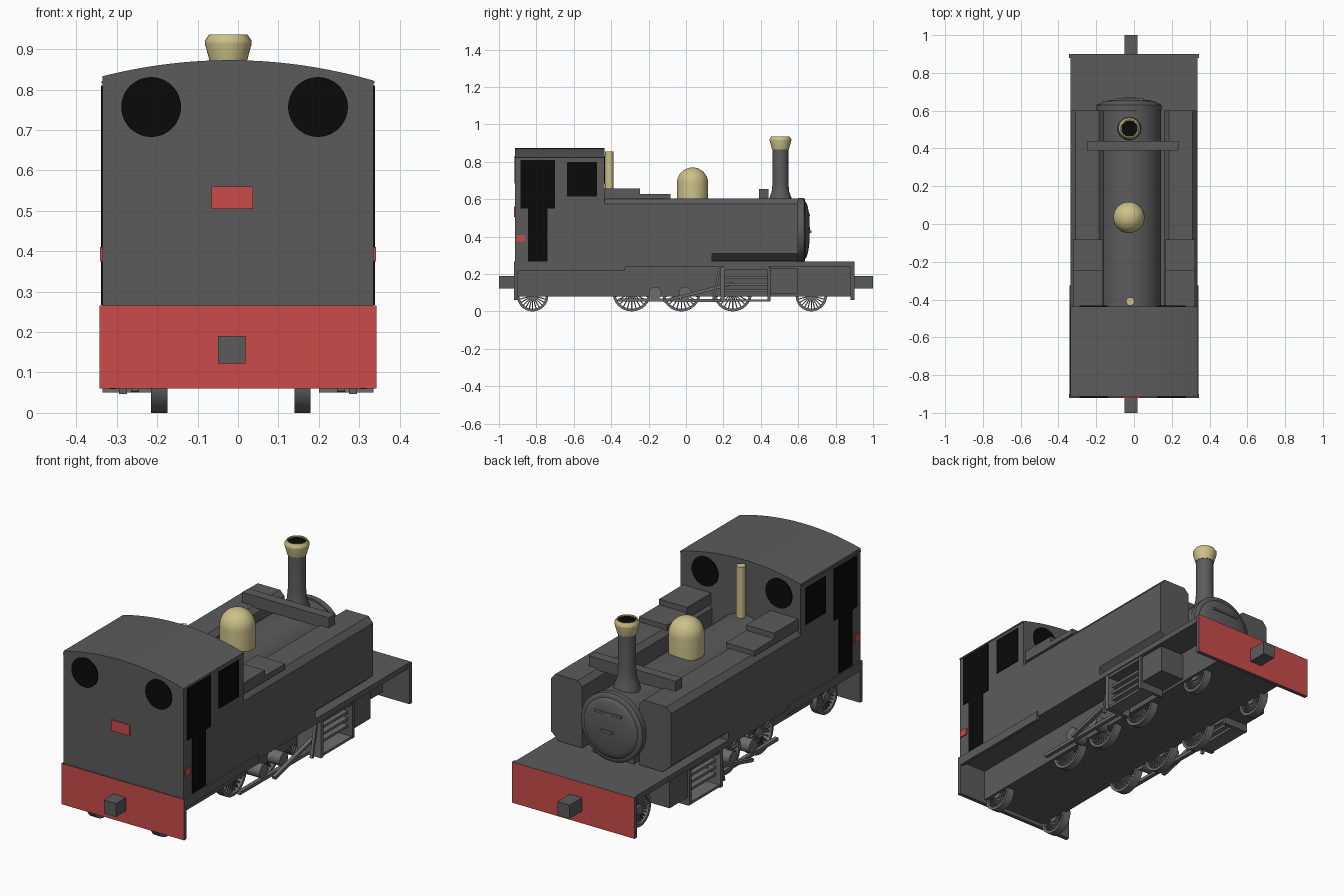
import bpy, bmesh, math
from mathutils import Vector, Matrix

cube = bpy.data.objects.get("Cube")
if cube:
    bpy.data.objects.remove(cube, do_unlink=True)


def material(name, rgb):
    m = bpy.data.materials.new(name)
    m.use_nodes = True
    m.diffuse_color = (*rgb, 1)
    bsdf = next(n for n in m.node_tree.nodes if n.type == 'BSDF_PRINCIPLED')
    bsdf.inputs["Base Color"].default_value = (*rgb, 1)
    return m


GREY = material("body grey", (.105, .105, .105))
STEEL = material("motion grey", (.15, .15, .15))
BLACK = material("window black", (.003, .003, .003))
RED = material("buffer red", (.6, .07, .07))
BRASS = material("pale brass", (.6, .53, .25))
AXIS = -.02  # the boiler line sits slightly off centre


def finish(name, bm, mat, smooth=False):
    bmesh.ops.recalc_face_normals(bm, faces=bm.faces)
    me = bpy.data.meshes.new(name)
    bm.to_mesh(me)
    bm.free()
    ob = bpy.data.objects.new(name, me)
    bpy.context.collection.objects.link(ob)
    me.materials.append(mat)
    if smooth:
        bpy.ops.object.select_all(action='DESELECT')
        ob.select_set(True)
        bpy.context.view_layer.objects.active = ob
        bpy.ops.object.shade_smooth_by_angle(angle=math.radians(35))
    return ob


def box(name, x, y, z, mat=GREY):
    bm = bmesh.new()
    bmesh.ops.create_cube(bm, size=1)
    for v in bm.verts:
        v.co = [(r[0] + r[1]) / 2 + c * (r[1] - r[0]) for r, c in zip((x, y, z), v.co)]
    return finish(name, bm, mat)


def side_boxes(name, x, y, z, mat=GREY):
    box("left_" + name, x, y, z, mat)
    box("right_" + name, (-x[1], -x[0]), y, z, mat)


def prism(name, pts, y, mat=GREY, smooth=False):
    """Extrude an x-z outline along y."""
    bm = bmesh.new()
    f = bm.faces.new([bm.verts.new((px, y[0], pz)) for px, pz in pts])
    new = bmesh.ops.extrude_face_region(bm, geom=[f])["geom"]
    moved = [v for v in new if isinstance(v, bmesh.types.BMVert)]
    bmesh.ops.translate(bm, vec=(0, y[1] - y[0], 0), verts=moved)
    return finish(name, bm, mat, smooth)


def lathe(name, profile, origin, axis, mat, steps=32):
    """Turn a (radius, height) profile about an axis."""
    bm = bmesh.new()
    vs = [bm.verts.new((r, 0, h)) for r, h in profile]
    es = [bm.edges.new(p) for p in zip(vs, vs[1:])]
    bmesh.ops.spin(bm, geom=vs + es, cent=(0, 0, 0), axis=(0, 0, 1),
                   angle=math.tau, steps=steps, use_duplicate=False)
    bmesh.ops.remove_doubles(bm, verts=bm.verts, dist=1e-5)
    rot = Vector((0, 0, 1)).rotation_difference(Vector(axis)).to_matrix().to_4x4()
    bm.transform(Matrix.Translation(origin) @ rot)
    return finish(name, bm, mat, True)


def cyl(name, r, length, origin, axis, mat, steps=32):
    return lathe(name, [(0, 0), (r, 0), (r, length), (0, length)], origin, axis, mat, steps)


def rod(name, x, a, b, h, w, mat=STEEL):
    """Flat bar between two y-z points."""
    a, b = Vector((x, *a)), Vector((x, *b))
    d = b - a
    bm = bmesh.new()
    bmesh.ops.create_cube(bm, size=1)
    bmesh.ops.scale(bm, vec=(w, d.length, h), verts=bm.verts)
    bm.transform(Matrix.Translation((a + b) / 2) @ Matrix.Rotation(math.atan2(d.z, d.y), 4, 'X'))
    return finish(name, bm, mat)


def wheel(name, x, y, r):
    """Spoked wheel, 0.04 wide, standing on the ground."""
    lathe(name + "_rim", [(r - .014, 0), (r, 0), (r, .04), (r - .014, .04), (r - .014, 0)],
          (x - .02, y, r), (1, 0, 0), STEEL)
    cyl(name + "_hub", .025, .036, (x - .018, y, r), (1, 0, 0), STEEL, 16)
    bm = bmesh.new()
    for i in range(24):
        spoke = bmesh.ops.create_cube(bm, size=1)["verts"]
        bmesh.ops.scale(bm, vec=(.02, .006, r - .03), verts=spoke)
        bmesh.ops.translate(bm, vec=(0, 0, r / 2 + .007), verts=spoke)
        bmesh.ops.rotate(bm, cent=(0, 0, 0), matrix=Matrix.Rotation(i * math.tau / 24, 3, 'X'), verts=spoke)
    bm.transform(Matrix.Translation((x, y, r)))
    finish(name + "_spokes", bm, STEEL)


# Frame, footplate, beams and couplers
box("main_frame", (-.19, .19), (-.9, .88), (.08, .24))
box("footplate", (-.335, .335), (-.91, .89), (.238, .266))
side_boxes("cab_valance", (.325, .342), (-.9, -.325), (.22, .264))
for end, s, inner, outer in (("front", -1, .9, .92), ("rear", 1, .88, .9)):
    beam = box(end + "_beam", (-.343, .343), sorted((s * inner, s * outer)), (.06, .266))
    beam.data.materials.append(RED)
    for face in beam.data.polygons:
        if face.normal.y * s > .9:
            face.material_index = 1
    box(end + "_coupler", (-.05, .018), sorted((s * outer, s)), (.122, .19))

# Cab with arched roof
arc = [(.335 - .67 * i / 24) for i in range(25)]
roof_z = [.873 - .4 * (x - AXIS) ** 2 for x in arc]
prism("cab", [(-.335, .262), (.335, .262)] + list(zip(arc, roof_z)), (-.914, -.436), GREY, True)
side_boxes("roof_edge", (.333, .338), (-.914, -.436), (.815, .822))

# Cab glazing, doors and plates
for cx, side in ((-.215, "right"), (.198, "left")):
    for y, end in ((-.918, "front"), (-.437, "rear")):
        cyl(f"{side}_{end}_porthole", .074, .005, (cx, y, .757), (0, 1, 0), BLACK, 48)
side_boxes("door_window", (.332, .339), (-.885, -.7), (.55, .81), BLACK)
side_boxes("door_lower", (.332, .339), (-.845, -.74), (.267, .55), BLACK)
side_boxes("cab_window", (.332, .339), (-.635, -.475), (.615, .8), BLACK)
side_boxes("number_plate", (.333, .341), (-.905, -.862), (.375, .41), RED)
box("cab_plate", (-.066, .037), (-.92, -.912), (.505, .56), RED)

# Side tanks and the stepped bunkers on top
tank = [(.16, .27), (.29, .27), (.335, .31), (.335, .575), (.31, .604), (.185, .604), (.16, .58)]
prism("left_tank", tank, (-.44, .6))
prism("right_tank", [(-x, z) for x, z in tank], (-.44, .6))
side_boxes("tank_base", (.16, .335), (-.44, .14), (.262, .33))
side_boxes("low_bunker", (.165, .322), (-.437, -.083), (.6, .628))
side_boxes("high_bunker", (.165, .322), (-.437, -.245), (.62, .656))

# Boiler, smokebox and door
cyl("boiler", .163, 1.04, (AXIS, -.44, .435), (0, 1, 0), GREY, 48)
box("boiler_saddle", (-.13, .1), (-.4, .6), (.26, .4))
door = [(0, 0), (.172, 0), (.172, .03), (.164, .036), (.152, .038)]
door += [(.15 * math.cos(t * .2618), .038 + .024 * math.sin(t * .2618)) for t in range(7)]
lathe("smokebox_door", door, (AXIS - .006, .6, .435), (0, 1, 0), GREY, 48)
box("door_hinge", (-.1, .05), (.64, .664), (.51, .52), STEEL)
box("door_handle", (-.055, .01), (.655, .67), (.42, .432), STEEL)
box("tank_crossbar", (-.25, .235), (.39, .44), (.595, .655))

# Chimney, dome and whistle
lathe("chimney", [(.066, -.03), (.058, .01), (.047, .04), (.042, .09), (.042, .27)],
      (AXIS - .004, .505, .6), (0, 0, 1), GREY)
lathe("chimney_cap", [(.038, 0), (.045, 0), (.058, .048), (.058, .055), (.048, .07),
                      (.043, .07), (.041, .055)], (AXIS - .004, .505, .866), (0, 0, 1), BRASS)
cyl("chimney_bore", .044, .004, (AXIS - .004, .505, .926), (0, 0, 1), BLACK)
dome = [(.083, -.02), (.083, .085)]
dome += [(.083 * math.cos(t * math.pi / 16), .085 + .083 * math.sin(t * math.pi / 16)) for t in range(1, 9)]
lathe("steam_dome", dome, (AXIS - .007, .035, .602), (0, 0, 1), BRASS)
cyl("whistle", .022, .27, (AXIS, -.41, .585), (0, 0, 1), BRASS, 20)

# Wheels
for side, x in (("left", .16), ("right", -.195)):
    for i, y in enumerate((-.29, -.025, .25)):
        wheel(f"{side}_driver_{i + 1}", x, y, .103)
    wheel(side + "_leading_wheel", x, -.82, .084)
    wheel(side + "_trailing_wheel", x, .67, .084)

# Cylinders, slide bars and rods
side_boxes("cylinder", (.18, .325), (.45, .595), (.093, .23))
side_boxes("cylinder_cover", (.2, .335), (.435, .452), (.055, .235))
side_boxes("motion_bracket", (.2, .335), (.185, .205), (.05, .235), STEEL)
side_boxes("motion_top", (.25, .33), (.2, .44), (.222, .238))
side_boxes("motion_base", (.25, .33), (.19, .45), (.052, .064), STEEL)
for i, z in enumerate((.105, .14, .175)):
    side_boxes(f"slide_bar_{i + 1}", (.27, .31), (.2, .44), (z, z + .013), STEEL)
for side, s in (("left", 1), ("right", -1)):
    for y in (-.165, -.005):
        cyl(f"{side}_crank", .034, .08, (s * .18, y, .098), (s, 0, 0), STEEL, 20)
    rod(side + "_coupling_rod", s * .255, (-.36, .062), (.2, .058), .016, .02)
    rod(side + "_connecting_rod", s * .285, (-.12, .055), (.25, .15), .016, .02)
    rod(side + "_lever", s * .31, (.145, .06), (.18, .23), .012, .015)
